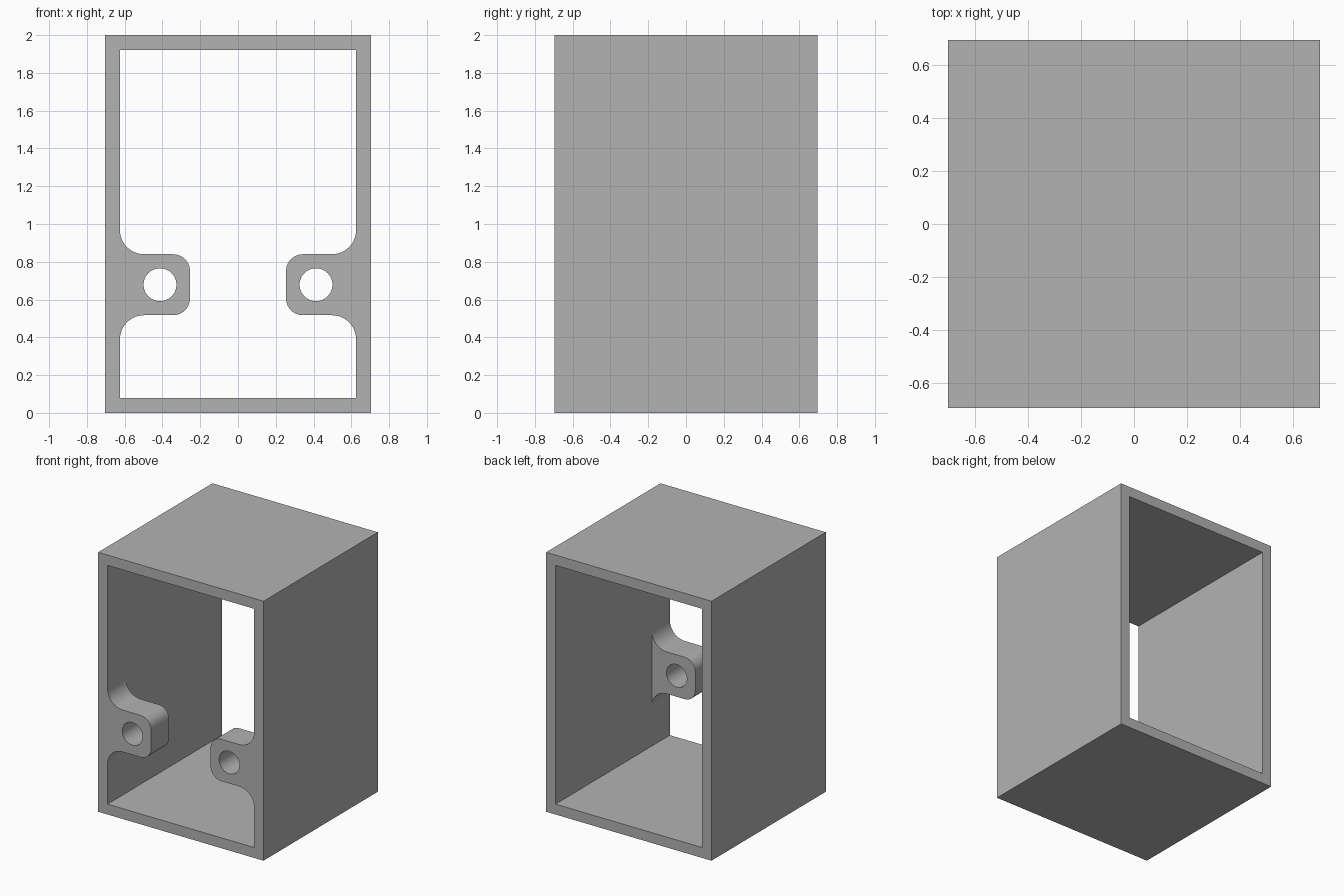
import bpy, bmesh, math

if "Cube" in bpy.data.objects:
    bpy.data.objects.remove(bpy.data.objects["Cube"], do_unlink=True)

HALF_W, HALF_D, HEIGHT, WALL = 0.705, 0.696, 2.0, 0.08
INNER = HALF_W - WALL
LUG_DEPTH = 0.22
LUG_TIP, LUG_LOW, LUG_HIGH = 0.254, 0.517, 0.84
CORNER, FILLET = 0.09, 0.127
HOLE_X, HOLE_R = 0.413, 0.087

grey = bpy.data.materials.new("plain grey")
grey.use_nodes = True
colour = (0.448, 0.448, 0.448, 1)
grey.diffuse_color = colour
grey.node_tree.nodes["Principled BSDF"].inputs["Base Color"].default_value = colour


def arc(cx, cz, r, start, end, steps=10):
    angles = [math.radians(start + (end - start) * i / steps) for i in range(steps + 1)]
    return [(cx + r * math.cos(a), cz + r * math.sin(a)) for a in angles]


def extrude_outline(name, loops, depth):
    """Fill outlines (with holes) in the front plane and extrude them backwards."""
    bm = bmesh.new()
    edges = []
    for loop in loops:
        verts = [bm.verts.new((x, -HALF_D, z)) for x, z in loop]
        edges += [bm.edges.new((v, verts[i - 1])) for i, v in enumerate(verts)]
    bmesh.ops.triangle_fill(bm, edges=edges, use_beauty=True)
    region = bmesh.ops.extrude_face_region(bm, geom=bm.faces[:], use_keep_orig=True)
    moved = [g for g in region["geom"] if isinstance(g, bmesh.types.BMVert)]
    bmesh.ops.translate(bm, verts=moved, vec=(0, depth, 0))
    bmesh.ops.recalc_face_normals(bm, faces=bm.faces[:])
    mesh = bpy.data.meshes.new(name)
    bm.to_mesh(mesh)
    bm.free()
    mesh.materials.append(grey)
    obj = bpy.data.objects.new(name, mesh)
    bpy.context.collection.objects.link(obj)
    bpy.ops.object.select_all(action="DESELECT")
    obj.select_set(True)
    bpy.context.view_layer.objects.active = obj
    bpy.ops.object.shade_smooth_by_angle(angle=math.radians(30))
    return obj


def rectangle(half_w, low, high):
    return [(-half_w, low), (half_w, low), (half_w, high), (-half_w, high)]


# Rectangular sleeve, open at front and back
extrude_outline("housing", [rectangle(HALF_W, 0, HEIGHT),
                            rectangle(INNER, WALL, HEIGHT - WALL)], 2 * HALF_D)

# Mounting lugs with filleted roots, rounded tips and a screw hole
root_x, tip_x = INNER - FILLET, LUG_TIP + CORNER
outline = (arc(root_x, LUG_HIGH + FILLET, FILLET, 0, -90)
           + arc(tip_x, LUG_HIGH - CORNER, CORNER, 90, 180)
           + arc(tip_x, LUG_LOW + CORNER, CORNER, 180, 270)
           + arc(root_x, LUG_LOW - FILLET, FILLET, 90, 0))
hole = arc(HOLE_X, (LUG_LOW + LUG_HIGH) / 2, HOLE_R, 0, 360, 40)[:-1]
for name, side in (("left_lug", 1), ("right_lug", -1)):
    extrude_outline(name, [[(side * x, z) for x, z in loop] for loop in (outline, hole)],
                    LUG_DEPTH)
